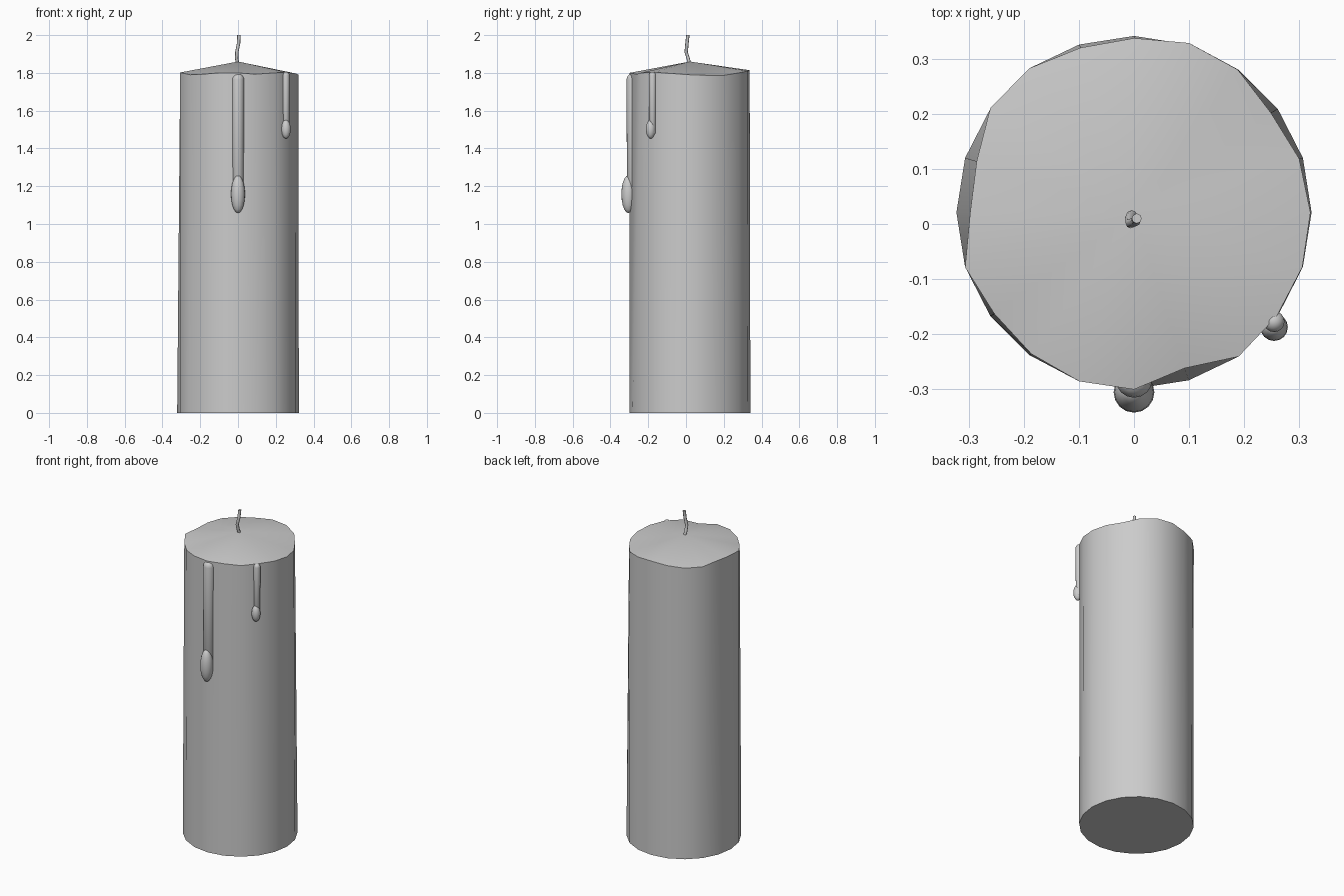
import bpy, bmesh, math
from mathutils import Vector

if "Cube" in bpy.data.objects:
    bpy.data.objects.remove(bpy.data.objects["Cube"])

CY = 0.021   # centre of the wax pillar in y


def finish(name, bm, angle=40):
    bmesh.ops.recalc_face_normals(bm, faces=bm.faces)
    me = bpy.data.meshes.new(name)
    bm.to_mesh(me)
    bm.free()
    ob = bpy.data.objects.new(name, me)
    bpy.context.collection.objects.link(ob)
    bpy.ops.object.select_all(action='DESELECT')
    ob.select_set(True)
    bpy.context.view_layer.objects.active = ob
    bpy.ops.object.shade_smooth_by_angle(angle=math.radians(angle))
    return ob


# Wax body: 20-sided pillar with an uneven melted rim and a low conical top
rim_r = [.320, .315, .307, .320, .323, .316, .314, .323, .322, .300,
         .297, .322, .313, .317, .322, .321, .297, .323, .320, .321]
rim_z = [1.79, 1.787, 1.787, 1.80, 1.81, 1.814, 1.805, 1.80, 1.80, 1.805,
         1.80, 1.802, 1.79, 1.793, 1.80, 1.80, 1.793, 1.80, 1.803, 1.797]
bm = bmesh.new()
low, top = [], []
for i in range(20):
    a = math.tau * i / 20
    c, s = math.cos(a), math.sin(a)
    low.append(bm.verts.new((0.322 * c, CY + 0.32 * s, 0)))
    top.append(bm.verts.new((rim_r[i] * c, CY + rim_r[i] * s, rim_z[i])))
apex = bm.verts.new((0, CY, 1.86))
bm.faces.new(low[::-1])
for i in range(20):
    j = (i + 1) % 20
    bm.faces.new((low[i], low[j], top[j], top[i]))
    bm.faces.new((top[i], top[j], apex))
finish("wax_body", bm)


# Drips: a round-topped run of wax ending in a stretched bead
def run(name, x, y, r, z0, z1):
    bm = bmesh.new()
    bmesh.ops.create_uvsphere(bm, u_segments=16, v_segments=8, radius=r)
    for v in bm.verts:
        v.co.z += (z1 - r) if v.co.z > -1e-5 else (z0 + r)
        v.co += Vector((x, y, 0))
    finish(name, bm, 60)


def bead(name, x, y, z, r, h):
    bm = bmesh.new()
    bmesh.ops.create_uvsphere(bm, u_segments=16, v_segments=10, radius=1)
    for v in bm.verts:
        v.co = Vector((x + v.co.x * r, y + v.co.y * r, z + v.co.z * h))
    finish(name, bm, 60)


run("front_drip", 0, -0.282, 0.033, 1.12, 1.797)
bead("front_drip_bead", 0, -0.305, 1.158, 0.037, 0.10)
run("side_drip", 0.254, -0.177, 0.019, 1.47, 1.806)
bead("side_drip_bead", 0.254, -0.187, 1.502, 0.025, 0.05)

# Wick: thin bent tube
path = [(0, 0.02, 1.84), (-0.007, 0.012, 1.875), (-0.006, 0.001, 1.91),
        (0.003, 0.005, 1.955), (0.005, 0.01, 2.0)]
bm = bmesh.new()
rings = [[bm.verts.new((p[0] + 0.009 * math.cos(math.tau * k / 8),
                        p[1] + 0.009 * math.sin(math.tau * k / 8), p[2]))
          for k in range(8)] for p in path]
for a, b in zip(rings, rings[1:]):
    for k in range(8):
        bm.faces.new((a[k], a[(k + 1) % 8], b[(k + 1) % 8], b[k]))
bm.faces.new(rings[0][::-1])
bm.faces.new(rings[-1])
finish("wick", bm, 60)
